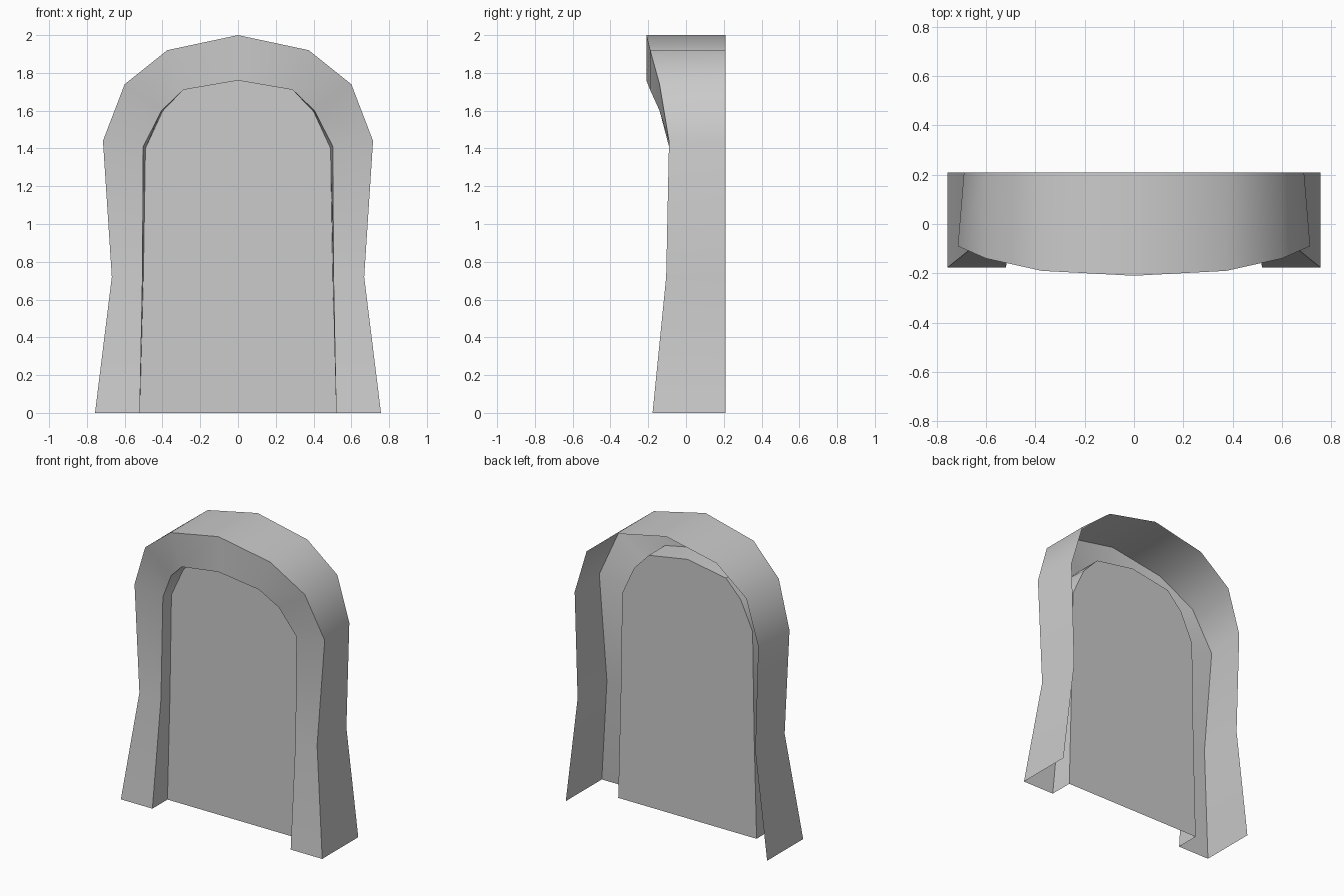
import bpy
import bmesh
from mathutils import Vector

cube = bpy.data.objects.get("Cube")
if cube:
    bpy.data.objects.remove(cube, do_unlink=True)

stone = bpy.data.materials.new("grey stone")
stone.use_nodes = True
stone.diffuse_color = (0.6, 0.6, 0.6, 1)
stone.node_tree.nodes["Principled BSDF"].inputs["Base Color"].default_value = (0.6, 0.6, 0.6, 1)

BACK_Y, PANEL_Y = 0.21, -0.015

# Half profiles from foot to crown: (x, z), plus the front depth at each station
front_y = [-0.177, -0.105, -0.09, -0.14, -0.19, -0.21]
outer = [(0.757, 0), (0.668, 0.72), (0.715, 1.44), (0.6, 1.74), (0.375, 1.92), (0, 2)]
rear = [(0.757, 0), (0.668, 0.72), (0.69, 1.44), (0.6, 1.74), (0.375, 1.92), (0, 2)]
opening = [(0.52, 0), (0.506, 0.72), (0.502, 1.41), (0.405, 1.6), (0.29, 1.71), (0, 1.76)]
recess = [(0.52, 0), (0.501, 0.72), (0.49, 1.4), (0.4, 1.595), (0.29, 1.71), (0, 1.76)]


def arch(profile, depths):
    """Mirror a half profile into a full arch path from left foot to right foot."""
    half = [Vector((x, y, z)) for (x, z), y in zip(profile, depths)]
    return half + [Vector((-p.x, p.y, p.z)) for p in reversed(half[:-1])]


def finish(name, bm):
    mesh = bpy.data.meshes.new(name)
    bm.to_mesh(mesh)
    bm.free()
    mesh.materials.append(stone)
    obj = bpy.data.objects.new(name, mesh)
    bpy.context.collection.objects.link(obj)
    bpy.ops.object.select_all(action='DESELECT')
    obj.select_set(True)
    bpy.context.view_layer.objects.active = obj
    bpy.ops.object.shade_smooth_by_angle(angle=0.6)
    return obj


n = len(outer)
paths = [
    arch(rear, [BACK_Y] * n),
    arch(outer, front_y),
    arch(opening, front_y),
    arch(recess, [PANEL_Y] * n),
]

# Arch surround: outer wall, front band and inner reveal, open at back and foot
bm = bmesh.new()
rows = [[bm.verts.new(p) for p in path] for path in paths]
for a, b in zip(rows, rows[1:]):
    for i in range(len(a) - 1):
        bm.faces.new((a[i], a[i + 1], b[i + 1], b[i]))
finish("arch_surround", bm)

# Recessed flat panel, facing the front
bm = bmesh.new()
face = bm.faces.new([bm.verts.new(p) for p in paths[-1]])
face.normal_update()
if face.normal.y > 0:
    face.normal_flip()
finish("recessed_panel", bm)
